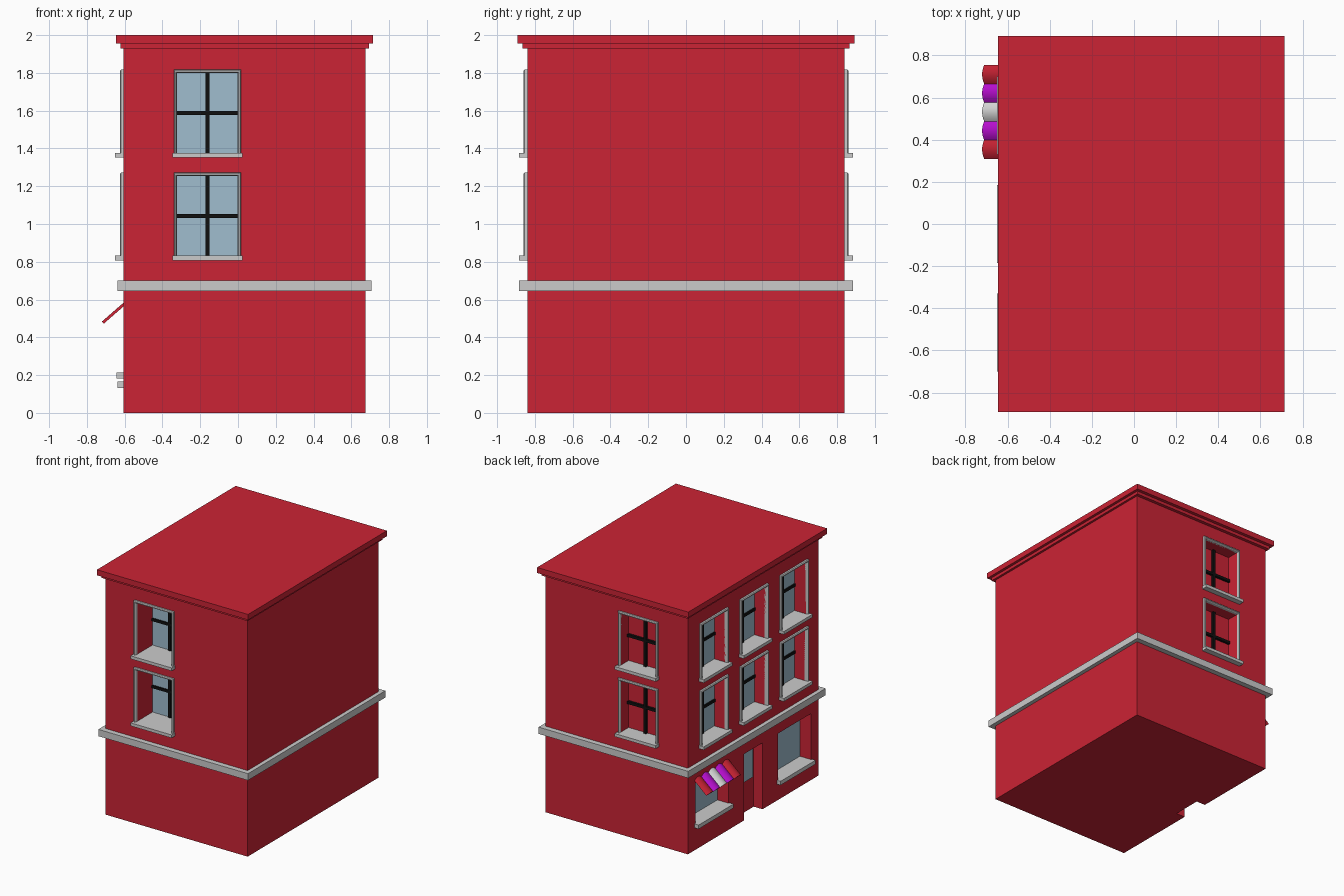
import bpy, bmesh, math
from mathutils import Matrix, Vector

if "Cube" in bpy.data.objects:
    bpy.data.objects.remove(bpy.data.objects["Cube"])


def material(name, r, g, b):
    m = bpy.data.materials.new(name)
    m.use_nodes = True
    m.diffuse_color = (r, g, b, 1)
    m.node_tree.nodes["Principled BSDF"].inputs["Base Color"].default_value = (r, g, b, 1)
    return m


RED = material("brick red", 0.60, 0.017, 0.035)
STONE = material("pale stone", 0.60, 0.60, 0.60)
GLASS = material("window glass", 0.35, 0.51, 0.62)
BLACK = material("black bars", 0.005, 0.005, 0.005)
PURPLE = material("awning purple", 0.52, 0.005, 0.68)
WHITE = material("awning white", 0.72, 0.72, 0.72)


def finish(name, bm, mat, matrix=Matrix()):
    bmesh.ops.transform(bm, matrix=matrix, verts=bm.verts)
    bmesh.ops.recalc_face_normals(bm, faces=bm.faces)
    mesh = bpy.data.meshes.new(name)
    bm.to_mesh(mesh)
    bm.free()
    mesh.materials.append(mat)
    ob = bpy.data.objects.new(name, mesh)
    bpy.context.collection.objects.link(ob)
    return ob


def add_box(bm, x, y, z):
    """Add a box given by (low, high) pairs."""
    size = [b - a for a, b in (x, y, z)]
    mid = [(a + b) / 2 for a, b in (x, y, z)]
    bmesh.ops.create_cube(bm, size=1, matrix=Matrix.Translation(mid) @ Matrix.Diagonal((*size, 1)))


def box(name, x, y, z, mat, matrix=Matrix()):
    bm = bmesh.new()
    add_box(bm, x, y, z)
    return finish(name, bm, mat, matrix)


# Walls: local x runs along the wall, local -y points out of it
X0, X1, Y = -0.605, 0.675, 0.84


def on_wall(wall, pos):
    place = {"front": ((pos, -Y, 0), 0),
             "back": ((pos, Y, 0), math.pi),
             "street": ((X0, pos, 0), -math.pi / 2)}
    loc, turn = place[wall]
    return Matrix.Translation(loc) @ Matrix.Rotation(turn, 4, "Z")


cutters = bmesh.new()


def cut(matrix, half, depth, z):
    bm = bmesh.new()
    add_box(bm, (-half, half), (-0.05, depth), z)
    bm.transform(matrix)
    temp = bpy.data.meshes.new("temp")
    bm.to_mesh(temp)
    bm.free()
    cutters.from_mesh(temp)
    bpy.data.meshes.remove(temp)


def frame(name, matrix, half, z0, z1):
    """Moulded surround: a profile carried round the four corners."""
    profile = [(0, 0.01), (0, -0.012), (0.005, -0.02), (0.012, -0.02), (0.018, -0.014), (0.018, 0.01)]
    bm = bmesh.new()
    rings = []
    for sx, sz in ((-1, -1), (1, -1), (1, 1), (-1, 1)):
        z = z0 if sz < 0 else z1
        rings.append([bm.verts.new((sx * (half + o), y, z + sz * o)) for o, y in profile])
    n = len(profile)
    for i in range(4):
        a, b = rings[i], rings[(i + 1) % 4]
        for j in range(n):
            k = (j + 1) % n
            bm.faces.new((a[j], a[k], b[k], b[j]))
    finish(name, bm, STONE, matrix)


def upper_window(name, wall, pos, z0, depth, glazed):
    m = on_wall(wall, pos)
    half, z1 = 0.16, z0 + 0.425
    mid = z0 + 0.2125
    cut(m, half, depth, (z0 - 0.003, z1))
    frame(name + "_frame", m, half, z0, z1)
    box(name + "_sill", (-0.185, 0.185), (-0.045, depth), (z0 - 0.023, z0 + 0.002), STONE, m)
    if glazed:
        box(name + "_glass", (-half, half), (depth - 0.008, depth + 0.001), (z0, z1), GLASS, m)
    bars = bmesh.new()
    add_box(bars, (-0.011, 0.011), (depth - 0.02, depth), (z0, z1))
    add_box(bars, (-half, half), (depth - 0.019, depth), (mid - 0.011, mid + 0.011))
    finish(name + "_bars", bars, BLACK, m)


# Upper floors
for floor, z0 in (("lower", 0.83), ("upper", 1.375)):
    upper_window(floor + "_front_window", "front", -0.162, z0, 0.21, True)
    upper_window(floor + "_back_window", "back", -0.162, z0, 0.10, False)
    for i, y in enumerate((0.515, 0, -0.515)):
        upper_window(f"{floor}_street_window_{i + 1}", "street", y, z0, 0.11, True)

# Shop windows
for name, y, z0, out in (("awning_shop", 0.53, 0.215, 0.037), ("plain_shop", -0.53, 0.165, 0.032)):
    m = on_wall("street", y)
    cut(m, 0.215, 0.11, (z0 - 0.003, 0.54))
    box(name + "_glass", (-0.215, 0.215), (0.102, 0.111), (z0, 0.54), GLASS, m)
    box(name + "_sill", (-0.225, 0.225), (-out, 0.11), (z0 - 0.032, z0), STONE, m)

# Door recess, open at the ground
m = on_wall("street", 0)
cut(m, 0.12, 0.08, (-0.05, 0.54))
box("door_glass", (-0.1, 0.1), (0.073, 0.081), (0.25, 0.51), GLASS, m)

# Main walls with the openings cut out
walls = box("walls", (X0, X1), (-Y, Y), (0, 1.94), RED)
cutter = finish("opening_cutter", cutters, RED)
cutter.hide_render = True
mod = walls.modifiers.new("openings", "BOOLEAN")
mod.operation = "DIFFERENCE"
mod.solver = "EXACT"
mod.object = cutter
bpy.context.view_layer.objects.active = walls
bpy.ops.object.modifier_apply(modifier=mod.name)
bpy.data.objects.remove(cutter)


# Bands round the building
def band(name, out_x, out_y, z, mat):
    box(name, (X0 - out_x, X1 + out_x), (-Y - out_y, Y + out_y), z, mat)


band("stone_belt", 0.033, 0.043, (0.645, 0.70), STONE)
band("cornice_lower", 0.018, 0.026, (1.93, 1.955), RED)
band("roof_slab", 0.04, 0.052, (1.955, 2.0), RED)

# Striped awning made of shallow arched strips
top, low = Vector((0, 0.01, 0.573)), Vector((0, -0.106, 0.472))
normal = Vector((0, -0.66, 0.75))
width, rise, steps = 0.089, 0.015, 10
for i, mat in enumerate((RED, PURPLE, WHITE, PURPLE, RED)):
    bm = bmesh.new()
    ends = []
    for p in (top, low):
        ring = []
        for s in range(steps + 1):
            t = 2 * s / steps - 1
            ring.append(bm.verts.new(p + Vector((t * width / 2, 0, 0)) + normal * rise * (1 - t * t)))
        bm.faces.new(ring)
        ends.append(ring)
    for s in range(steps + 1):
        k = (s + 1) % (steps + 1)
        bm.faces.new((ends[0][s], ends[0][k], ends[1][k], ends[1][s]))
    strip = finish(f"awning_strip_{i + 1}", bm, mat, on_wall("street", 0.532 + (i - 2) * width))
    bpy.ops.object.select_all(action="DESELECT")
    strip.select_set(True)
    bpy.context.view_layer.objects.active = strip
    bpy.ops.object.shade_smooth_by_angle(angle=math.radians(30))
